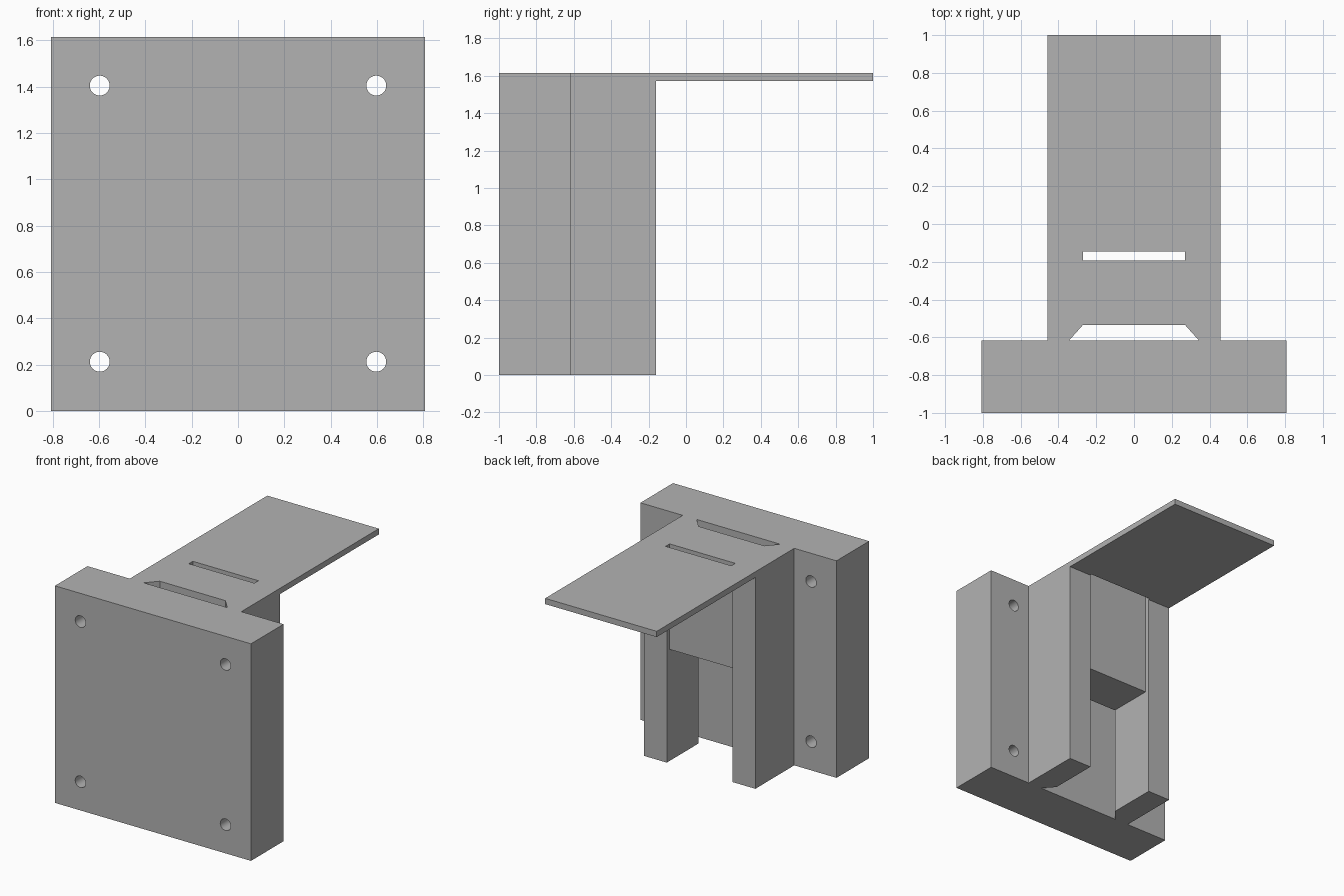
import bpy, bmesh, math

if "Cube" in bpy.data.objects:
    bpy.data.objects.remove(bpy.data.objects["Cube"])

TOP, UNDER = 1.615, 1.572          # top of the model, underside of the shelf
JOINT, LIP = -0.617, -0.534        # back of the wall plate, end of the dovetail
OUT, INN, FLARE = 0.459, 0.27, 0.344

grey = bpy.data.materials.new("plain grey")
grey.diffuse_color = (0.45, 0.45, 0.45, 1)
grey.use_nodes = True
grey.node_tree.nodes["Principled BSDF"].inputs["Base Color"].default_value = grey.diffuse_color


def prism(name, outline, z0, z1):
    """Extrude a plan outline from z0 to z1."""
    bm = bmesh.new()
    face = bm.faces.new([bm.verts.new((x, y, z0)) for x, y in outline])
    ext = bmesh.ops.extrude_face_region(bm, geom=[face])
    verts = [g for g in ext["geom"] if isinstance(g, bmesh.types.BMVert)]
    bmesh.ops.translate(bm, verts=verts, vec=(0, 0, z1 - z0))
    bmesh.ops.recalc_face_normals(bm, faces=bm.faces)
    me = bpy.data.meshes.new(name)
    bm.to_mesh(me)
    bm.free()
    me.materials.append(grey)
    ob = bpy.data.objects.new(name, me)
    bpy.context.collection.objects.link(ob)
    return ob


def box(name, hx, y0, y1, z0, z1):
    return prism(name, [(-hx, y0), (hx, y0), (hx, y1), (-hx, y1)], z0, z1)


def cut(target, cutters):
    """Subtract cutters, apply, then remove them."""
    for c in cutters:
        mod = target.modifiers.new("cut", 'BOOLEAN')
        mod.object, mod.operation, mod.solver = c, 'DIFFERENCE', 'EXACT'
        c.hide_render = True
        bpy.context.view_layer.objects.active = target
        bpy.ops.object.modifier_apply(modifier=mod.name)
        bpy.data.objects.remove(c)


# wall plate with four screw holes
plate = box("wall_plate", 0.807, -1.0, JOINT, 0, TOP)
holes = []
for x in (-0.597, 0.597):
    for z in (0.213, 1.405):
        bpy.ops.mesh.primitive_cylinder_add(vertices=32, radius=0.043, depth=1,
                                            location=(x, -0.8, z),
                                            rotation=(math.pi / 2, 0, 0))
        hole = bpy.context.object
        hole.data.materials.append(grey)
        holes.append(hole)
cut(plate, holes)
bpy.ops.object.select_all(action='DESELECT')
plate.select_set(True)
bpy.context.view_layer.objects.active = plate
bpy.ops.object.shade_smooth_by_angle(angle=math.radians(30))

# side rails, undercut next to the plate, with lips that reach the top
for side, s in (("left", -1), ("right", 1)):
    rail = [(OUT, JOINT), (OUT, -0.16), (INN, -0.16), (INN, LIP), (FLARE, JOINT)]
    lip = [(OUT, JOINT), (OUT, LIP), (INN, LIP), (FLARE, JOINT)]
    prism(side + "_rail", [(s * x, y) for x, y in rail], 0, UNDER)
    prism(side + "_rail_lip", [(s * x, y) for x, y in lip], UNDER, TOP)

# block hanging between the rails
box("centre_block", INN, LIP, -0.193, 0.83, UNDER)

# shelf with a narrow slot
shelf = box("shelf", OUT, LIP, 1.0, UNDER, TOP)
cut(shelf, [box("slot_cutter", INN, -0.193, -0.146, UNDER - 0.1, TOP + 0.1)])
